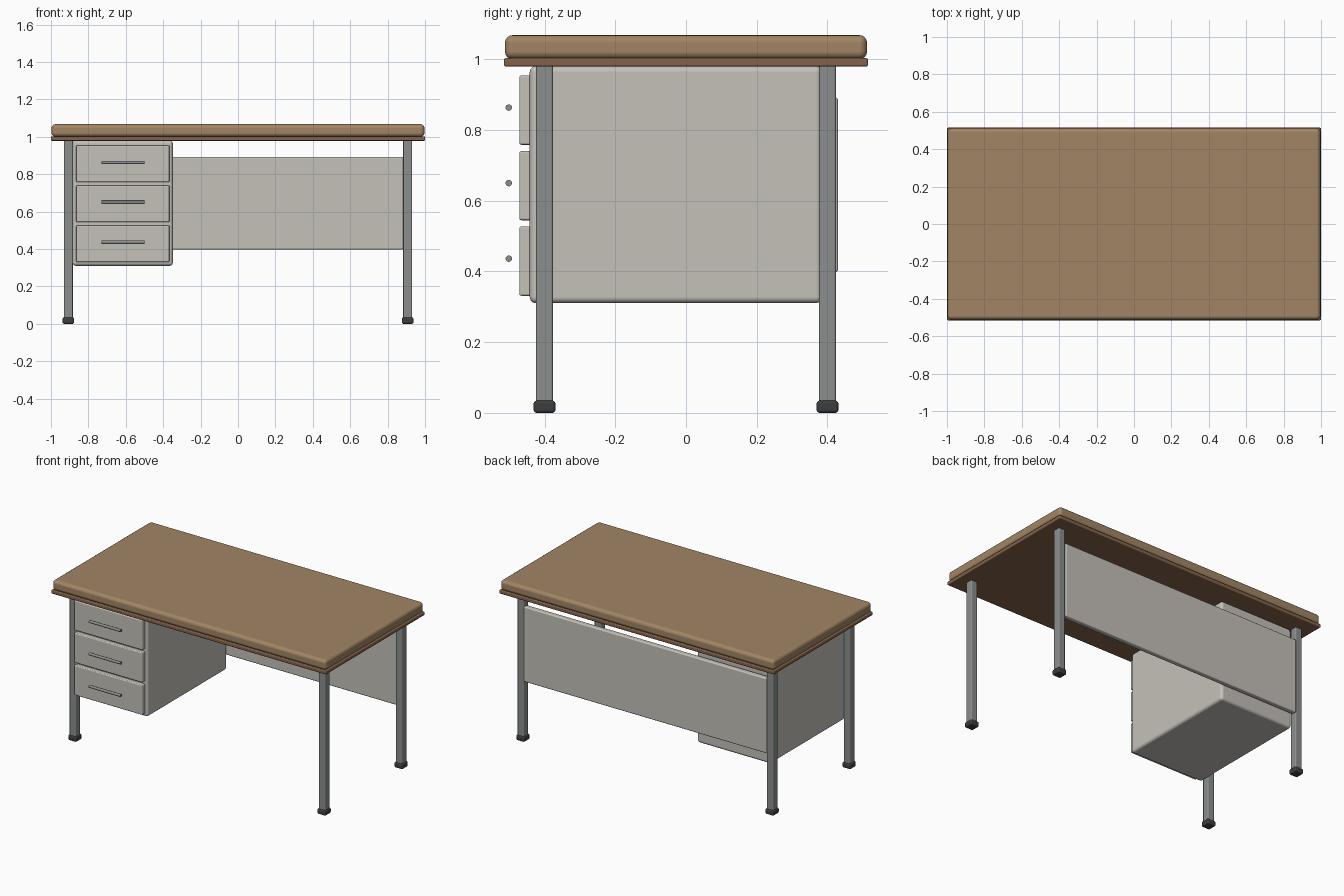
import bpy
import math
from mathutils import Vector

default = bpy.data.objects.get("Cube")
if default:
    bpy.data.objects.remove(default, do_unlink=True)


def material(name, color, roughness=0.6, metallic=0.0):
    mat = bpy.data.materials.new(name)
    mat.use_nodes = True
    mat.diffuse_color = (*color, 1)
    shader = mat.node_tree.nodes["Principled BSDF"]
    shader.inputs["Base Color"].default_value = (*color, 1)
    shader.inputs["Roughness"].default_value = roughness
    shader.inputs["Metallic"].default_value = metallic
    return mat


wood = material("wood", (0.36, 0.235, 0.13))
dark_wood = material("dark_wood", (0.23, 0.125, 0.07))
paint = material("pale_paint", (0.56, 0.535, 0.49))
steel = material("steel", (0.26, 0.275, 0.27), 0.4)
rubber = material("rubber", (0.045, 0.048, 0.046), 0.8)


def finish(obj, name, mat):
    obj.name = name
    obj.data.materials.append(mat)
    bpy.ops.object.shade_smooth_by_angle(angle=math.radians(35))
    return obj


def box(name, low, high, mat, bevel, segments=3):
    """Rounded box between two opposite corners."""
    low, high = Vector(low), Vector(high)
    bpy.ops.mesh.primitive_cube_add(size=1, location=(low + high) / 2)
    obj = bpy.context.object
    obj.scale = high - low
    bpy.ops.object.transform_apply(location=False, rotation=False, scale=True)
    mod = obj.modifiers.new("Rounded edges", "BEVEL")
    mod.width = bevel
    mod.segments = segments
    mod.harden_normals = True
    return finish(obj, name, mat)


# Table top with its edge trim below
box("table_top", (-0.997, -0.512, 1.0), (0.997, 0.512, 1.068), wood, 0.022, 4)
box("top_trim", (-1, -0.515, 0.979), (1, 0.515, 1.003), dark_wood, 0.006)

# Four legs with feet
for side, x in (("right", -0.907), ("left", 0.907)):
    for end, y in (("front", -0.4), ("back", 0.4)):
        name = f"{end}_{side}"
        box(f"{name}_leg", (x - 0.024, y - 0.024, 0.02),
            (x + 0.024, y + 0.024, 0.985), steel, 0.006, 2)
        box(f"{name}_foot", (x - 0.031, y - 0.031, 0),
            (x + 0.031, y + 0.031, 0.035), rubber, 0.009)

# Back panel between the legs
box("back_panel", (-0.883, 0.395, 0.398), (0.883, 0.43, 0.892), paint, 0.008)

# Drawer cabinet
box("drawer_cabinet", (-0.885, -0.442, 0.31), (-0.348, 0.385, 0.981), paint, 0.018)

# Drawer fronts and bar handles
for i, level in enumerate(("bottom", "middle", "top")):
    z = 0.429 + i * 0.2135
    box(f"{level}_drawer_front", (-0.865, -0.471, z - 0.098),
        (-0.367, -0.435, z + 0.098), paint, 0.006)
    bpy.ops.mesh.primitive_cylinder_add(
        vertices=20, radius=0.009, depth=0.23,
        location=(-0.616, -0.501, z + 0.007), rotation=(0, math.pi / 2, 0))
    finish(bpy.context.object, f"{level}_drawer_handle", steel)
